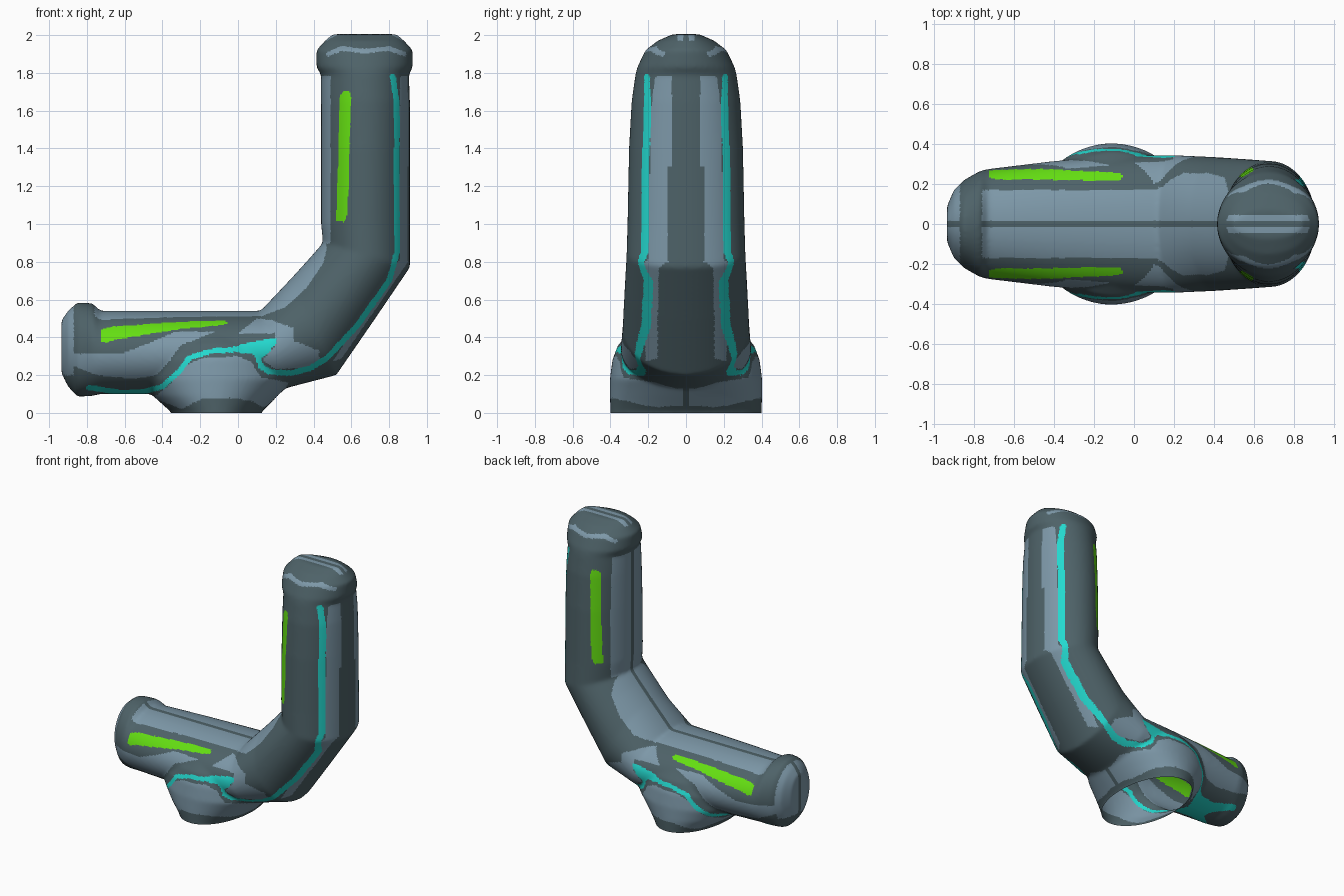
import bpy, bmesh, math
from mathutils import Vector

cube = bpy.data.objects.get("Cube")
if cube:
    bpy.data.objects.remove(cube)


def make_material(name, colour):
    mat = bpy.data.materials.new(name)
    mat.use_nodes = True
    mat.diffuse_color = (*colour, 1)
    mat.node_tree.nodes["Principled BSDF"].inputs["Base Color"].default_value = (*colour, 1)
    return mat


materials = [
    make_material("dark slate", (.076, .122, .138)),
    make_material("light slate", (.205, .314, .392)),
    make_material("bright green", (.127, .73, .006)),
    make_material("turquoise", (.017, .69, .62)),
]
DARK, LIGHT, GREEN, CYAN = range(len(materials))


def loft(bm, stations, sides=64):
    """Closed skin through ellipses given as (inner x, z, outer x, z, half depth)."""
    rings = []
    for ax, az, bx, bz, depth in stations:
        a, b = Vector((ax, 0, az)), Vector((bx, 0, bz))
        ring = []
        for i in range(sides):
            t = math.tau * i / sides
            p = (a + b) / 2 + (a - b) / 2 * math.cos(t) + Vector((0, depth * math.sin(t), 0))
            ring.append(bm.verts.new(p))
        rings.append(ring)
    for low, high in zip(rings, rings[1:]):
        for i in range(sides):
            j = (i + 1) % sides
            bm.faces.new((low[i], low[j], high[j], high[i]))
    bm.faces.new(rings[0])
    bm.faces.new(rings[-1])


# Bent arm: inner edge, outer edge and half depth along its length
arm = [
    (-.935, .49, -.935, .21, .09), (-.9, .54, -.9, .14, .17),
    (-.85, .585, -.85, .085, .22), (-.77, .58, -.77, .09, .265),
    (-.73, .54, -.73, .1, .275), (-.4, .54, -.4, .1, .315),
    (-.1, .54, -.1, .1, .34), (.12, .54, .25, .13, .345),
    (.28, .71, .52, .2, .335), (.38, .82, .72, .49, .325),
    (.45, .9, .91, .77, .315), (.44, 1, .91, 1, .31),
    (.44, 1.4, .91, 1.4, .302), (.44, 1.65, .91, 1.65, .288),
    (.44, 1.79, .905, 1.79, .268), (.415, 1.83, .925, 1.83, .258),
    (.415, 1.92, .925, 1.92, .215), (.46, 1.97, .88, 1.97, .15),
    (.5, 2.005, .84, 2.005, .07),
]
# Flared socket below the bend, trimmed open at the ground
socket = [
    (-.35, z, .12, z, .4) for z in (-.08, 0)
] + [
    (-.45, .09, .21, .09, .403), (-.52, .18, .3, .18, .403),
    (-.52, .28, .3, .28, .39), (-.45, .36, .25, .36, .36), (-.35, .44, .15, .44, .28),
]

bm = bmesh.new()
loft(bm, arm)
loft(bm, socket)
bmesh.ops.recalc_face_normals(bm, faces=bm.faces)
mesh = bpy.data.meshes.new("bent_pipe_body")
bm.to_mesh(mesh)
bm.free()
body = bpy.data.objects.new("bent_pipe_body", mesh)
bpy.context.collection.objects.link(body)
bpy.context.view_layer.objects.active = body
body.select_set(True)

# Fuse the arm and socket and soften the join
fuse = body.modifiers.new("fuse", "REMESH")
fuse.mode = "VOXEL"
fuse.voxel_size = .01
soften = body.modifiers.new("soften", "SMOOTH")
soften.factor = .5
soften.iterations = 16
for name in ("fuse", "soften"):
    bpy.ops.object.modifier_apply(modifier=name)

# Painted panels, as side outlines shared by both flanks
green_panels = [
    [(-.73, .38), (-.72, .44), (-.68, .455), (-.35, .48), (-.07, .49), (-.05, .475),
     (-.08, .465), (-.3, .445), (-.66, .385), (-.7, .37)],
    [(.52, 1.02), (.54, 1.68), (.56, 1.7), (.59, 1.7), (.6, 1.67), (.58, 1.05), (.56, 1.01)],
]
cyan_panels = [[(.2, .4), (.2, .36), (.13, .29), (.08, .31), (0, .32), (0, .36)]]
light_panels = [
    # lower flank
    [(-.87, .31), (-.6, .32), (-.47, .37), (-.33, .43), (-.12, .43), (-.3, .36),
     (-.36, .28), (-.43, .2), (-.55, .18), (-.75, .2), (-.87, .25)],
    # inside of the bend
    [(.08, .56), (.46, .94), (.47, .87), (.45, .79), (.36, .66), (.25, .56), (.12, .51)],
    # teardrop on the bend
    [(0, .42), (.1, .5), (.18, .49), (.29, .45), (.3, .38), (.43, .33), (.43, .28),
     (.36, .24), (.2, .23), (.13, .28), (.2, .36), (.2, .42)],
    # socket
    [(-.45, .08), (-.36, .15), (-.29, .24), (-.2, .29), (0, .3), (.07, .27), (.12, .19),
     (.27, .16), (.2, .05), (.13, .03), (.08, .06), (-.05, .08), (-.2, .07), (-.3, .02)],
    # underside of the diagonal
    [(.86, .82), (.9, .8), (.55, .29), (.5, .27)],
]
right_line = [(.82, 1.78), (.84, 1.65), (.842, .85), (.8, .7), (.63, .46), (.47, .29),
              (.38, .235), (.28, .21), (.17, .215), (.12, .25), (.1, .32)]
left_line = [(.1, .345), (-.15, .325), (-.26, .29), (-.31, .22), (-.4, .14),
             (-.5, .112), (-.62, .108), (-.79, .135)]
cap_line = [(.48, 1.9), (.55, 1.93), (.67, 1.915), (.8, 1.93), (.88, 1.9)]


def inside(x, z, outline):
    hit = False
    for (ax, az), (bx, bz) in zip(outline, outline[1:] + outline[:1]):
        if (az > z) != (bz > z) and x < ax + (z - az) * (bx - ax) / (bz - az):
            hit = not hit
    return hit


def near(x, z, path, width):
    p = Vector((x, z))
    for a, b in zip(path, path[1:]):
        a, b = Vector(a), Vector(b)
        d = b - a
        t = max(0, min(1, (p - a).dot(d) / d.length_squared))
        if (p - a - d * t).length < width:
            return True
    return False


def in_any(x, z, outlines):
    return any(inside(x, z, outline) for outline in outlines)


def pick_colour(x, y, z):
    y = abs(y)
    if in_any(x, z, green_panels):
        return GREEN
    if in_any(x, z, cyan_panels) or near(x, z, right_line, .015) or near(x, z, left_line, .014):
        return CYAN
    seam = y < .018
    top_strip = -.76 < x < .12 and z > .4 and y < .17
    end_cap = x < -.87 and z > .2
    inner_strip = x < .49 and .9 < z < 1.78
    outer_strip = x > .857 and .8 < z < 1.78 and y > (.075 if z > 1.3 else .1)
    crown = z > 1.97 and y < .045
    if not seam and (top_strip or end_cap or inner_strip or outer_strip or crown):
        return LIGHT
    if in_any(x, z, light_panels) and not seam or near(x, z, cap_line, .012):
        return LIGHT
    return DARK


# Open the socket at the ground and colour the faces
bm = bmesh.new()
bm.from_mesh(mesh)
bmesh.ops.bisect_plane(bm, geom=bm.verts[:] + bm.edges[:] + bm.faces[:],
                       plane_co=(0, 0, 0), plane_no=(0, 0, 1), clear_inner=True)
for face in bm.faces:
    face.material_index = pick_colour(*face.calc_center_median())
for mat in materials:
    mesh.materials.append(mat)
bm.to_mesh(mesh)
bm.free()
bpy.ops.object.shade_smooth_by_angle(angle=math.radians(50))
